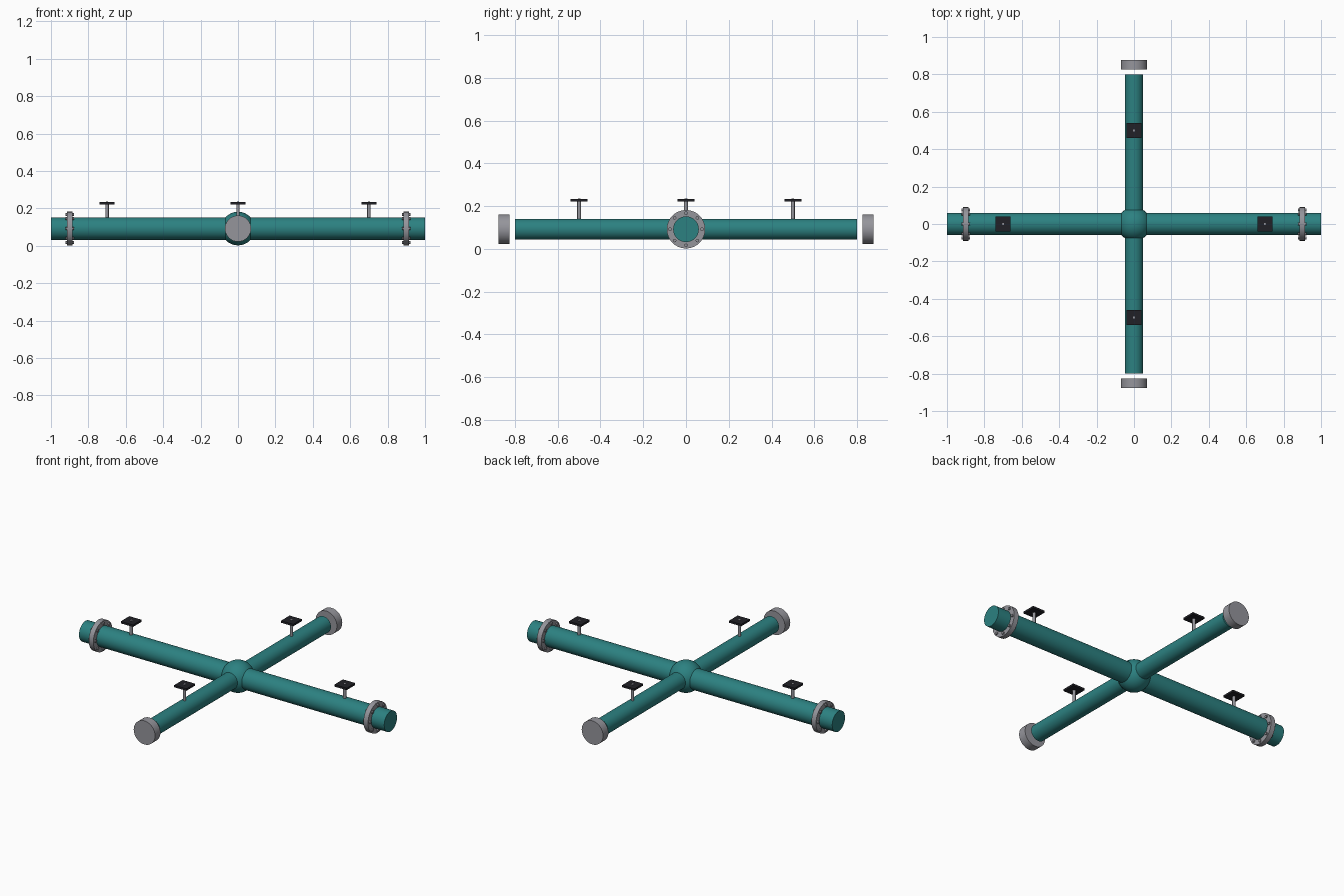
import bpy
from math import pi, cos, sin

if "Cube" in bpy.data.objects:
    bpy.data.objects.remove(bpy.data.objects["Cube"])

CZ = 0.092  # height of the pipe centreline


def material(name, rgb):
    m = bpy.data.materials.new(name)
    m.diffuse_color = (*rgb, 1)
    m.use_nodes = True
    m.node_tree.nodes["Principled BSDF"].inputs["Base Color"].default_value = m.diffuse_color
    return m


TEAL = material("teal_paint", (0.025, 0.22, 0.22))
STEEL = material("grey_steel", (0.30, 0.30, 0.33))
BLACK = material("black_plate", (0.015, 0.015, 0.02))
ROT = {'x': (0, pi / 2, 0), 'y': (pi / 2, 0, 0), 'z': (0, 0, 0)}


def finish(name, mat):
    ob = bpy.context.object
    ob.name = name
    ob.data.materials.append(mat)
    bpy.ops.object.shade_smooth_by_angle()
    return ob


def cyl(name, axis, loc, r, length, mat, sides=32):
    bpy.ops.mesh.primitive_cylinder_add(vertices=sides, radius=r, depth=length,
                                        location=loc, rotation=ROT[axis])
    return finish(name, mat)


# crossing pipes and the round junction
cyl("main_pipe", 'x', (0, 0, CZ), 0.06, 2.0, TEAL)
cyl("cross_pipe", 'y', (0, 0, CZ), 0.049, 1.6, TEAL)
bpy.ops.mesh.primitive_uv_sphere_add(segments=32, ring_count=16, radius=0.09,
                                     location=(0, 0, CZ))
finish("junction_ball", TEAL)


def valve(name, x, y, pipe_r):
    # stem rising from the pipe, square handle and small top nut
    z0, z1 = CZ + pipe_r - 0.01, 0.234
    cyl(name + "_stem", 'z', (x, y, (z0 + z1) / 2 - 0.003), 0.009, z1 - z0 - 0.006, STEEL, 16)
    cyl(name + "_nut", 'z', (x, y, 0.229), 0.006, 0.014, STEEL, 12)
    bpy.ops.mesh.primitive_cube_add(size=1, location=(x, y, 0.228))
    bpy.context.object.scale = (0.08, 0.08, 0.012)
    finish(name + "_handle", BLACK)


for s, side in ((-1, "left"), (1, "right")):
    # bolted flange around the main pipe
    x = 0.9 * s
    cyl(side + "_flange", 'x', (x, 0, CZ), 0.09, 0.03, STEEL)
    for i in range(8):
        a = i * pi / 4
        cyl(f"{side}_bolt_{i}", 'x', (x, 0.075 * cos(a), CZ + 0.075 * sin(a)),
            0.008, 0.045, STEEL, 12)
    valve(side + "_valve", 0.7 * s, 0, 0.06)

for s, side in ((-1, "front"), (1, "back")):
    # end cap standing just clear of the cross pipe
    cyl(side + "_end_cap", 'y', (0, 0.851 * s, CZ), 0.07, 0.05, STEEL)
    valve(side + "_valve", 0, 0.5 * s, 0.049)
